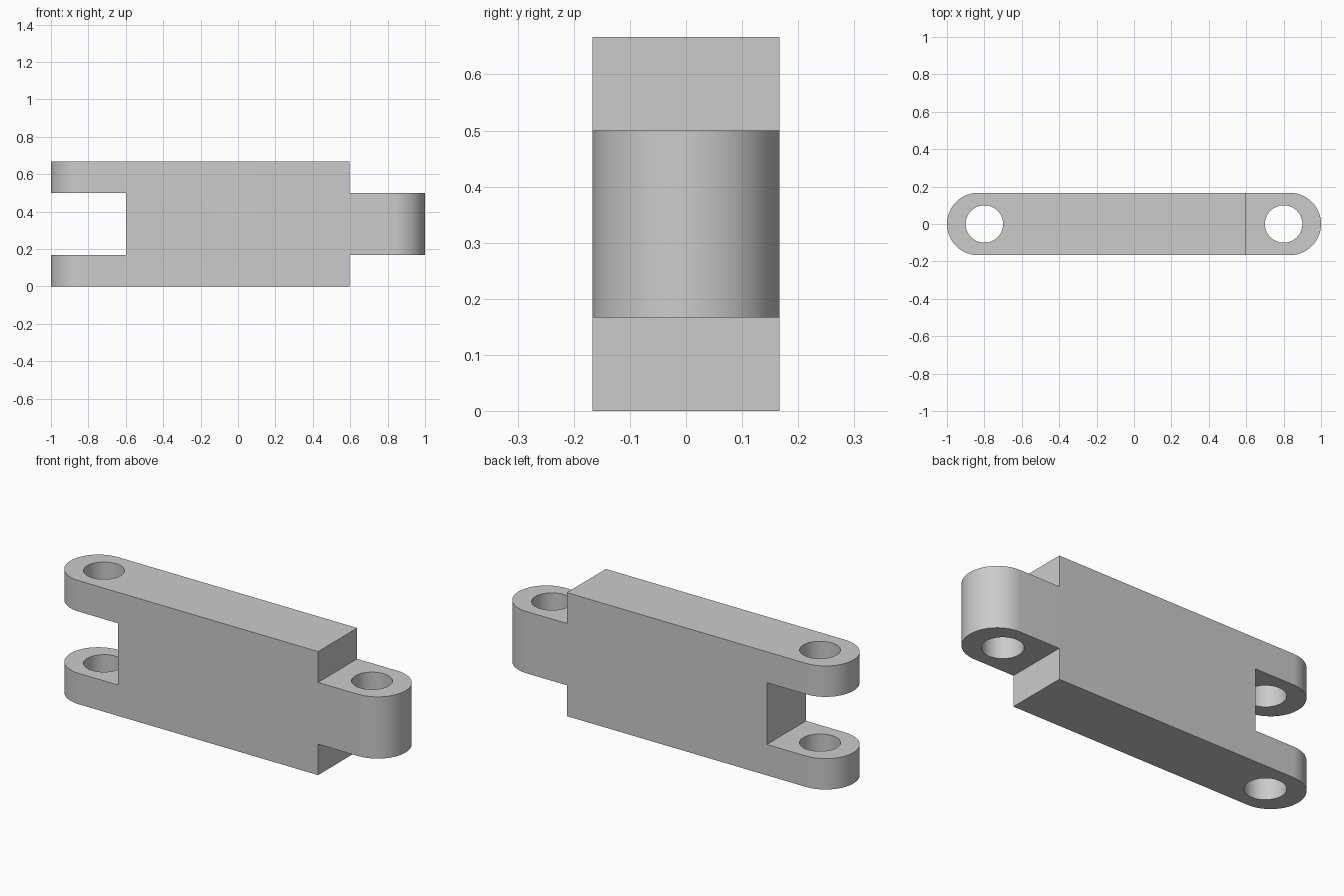
import bpy
import bmesh
from math import pi, cos, sin, radians

cube = bpy.data.objects.get("Cube")
if cube:
    bpy.data.objects.remove(cube, do_unlink=True)

HEIGHT = 2 / 3
RADIUS = 1 / 6
LOW, HIGH = HEIGHT / 4, HEIGHT * 3 / 4
SHOULDER, SLOT_END = 0.595, -0.6
PIN_X, PIN_RADIUS = 0.8, 0.1

grey = bpy.data.materials.new("light grey")
grey.use_nodes = True
grey.diffuse_color = (0.6, 0.6, 0.6, 1)
grey.node_tree.nodes["Principled BSDF"].inputs["Base Color"].default_value = grey.diffuse_color


def prism(name, outline, z0, z1):
    """Extrude a counter-clockwise outline upward from z0 to z1."""
    bm = bmesh.new()
    base = bm.faces.new([bm.verts.new((x, y, z0)) for x, y in outline])
    top = bmesh.ops.extrude_face_region(bm, geom=[base], use_keep_orig=True)
    verts = [v for v in top["geom"] if isinstance(v, bmesh.types.BMVert)]
    bmesh.ops.translate(bm, verts=verts, vec=(0, 0, z1 - z0))
    bmesh.ops.recalc_face_normals(bm, faces=bm.faces)
    mesh = bpy.data.meshes.new(name)
    bm.to_mesh(mesh)
    bm.free()
    mesh.materials.append(grey)
    obj = bpy.data.objects.new(name, mesh)
    bpy.context.collection.objects.link(obj)
    return obj


def arc(cx, radius, start, sweep, steps):
    return [(cx + radius * cos(start + sweep * i / steps),
             radius * sin(start + sweep * i / steps)) for i in range(steps + 1)]


def box(name, x0, x1, z0, z1):
    return prism(name, [(x0, -1), (x1, -1), (x1, 1), (x0, 1)], z0, z1)


# Link body with both ends rounded
end_x = 1 - RADIUS
link = prism("chain_link", arc(end_x, RADIUS, -pi / 2, pi, 48)
             + arc(-end_x, RADIUS, pi / 2, pi, 48), 0, HEIGHT)

# Fork slot, tongue shoulders and pin holes
cutters = [
    box("fork_slot_cutter", -2, SLOT_END, LOW, HIGH),
    box("upper_shoulder_cutter", SHOULDER, 2, HIGH, 1),
    box("lower_shoulder_cutter", SHOULDER, 2, -1, LOW),
]
for side, x in (("fork", -PIN_X), ("tongue", PIN_X)):
    circle = arc(x, PIN_RADIUS, 0, 2 * pi, 64)[:-1]
    cutters.append(prism(side + "_pin_hole_cutter", circle, -1, 2))

bpy.ops.object.select_all(action="DESELECT")
link.select_set(True)
bpy.context.view_layer.objects.active = link
for cutter in cutters:
    cutter.hide_render = True
    cut = link.modifiers.new(cutter.name, "BOOLEAN")
    cut.operation = "DIFFERENCE"
    cut.solver = "EXACT"
    cut.object = cutter
    bpy.ops.object.modifier_apply(modifier=cut.name)
    bpy.data.objects.remove(cutter, do_unlink=True)

bpy.ops.object.shade_smooth_by_angle(angle=radians(30))
